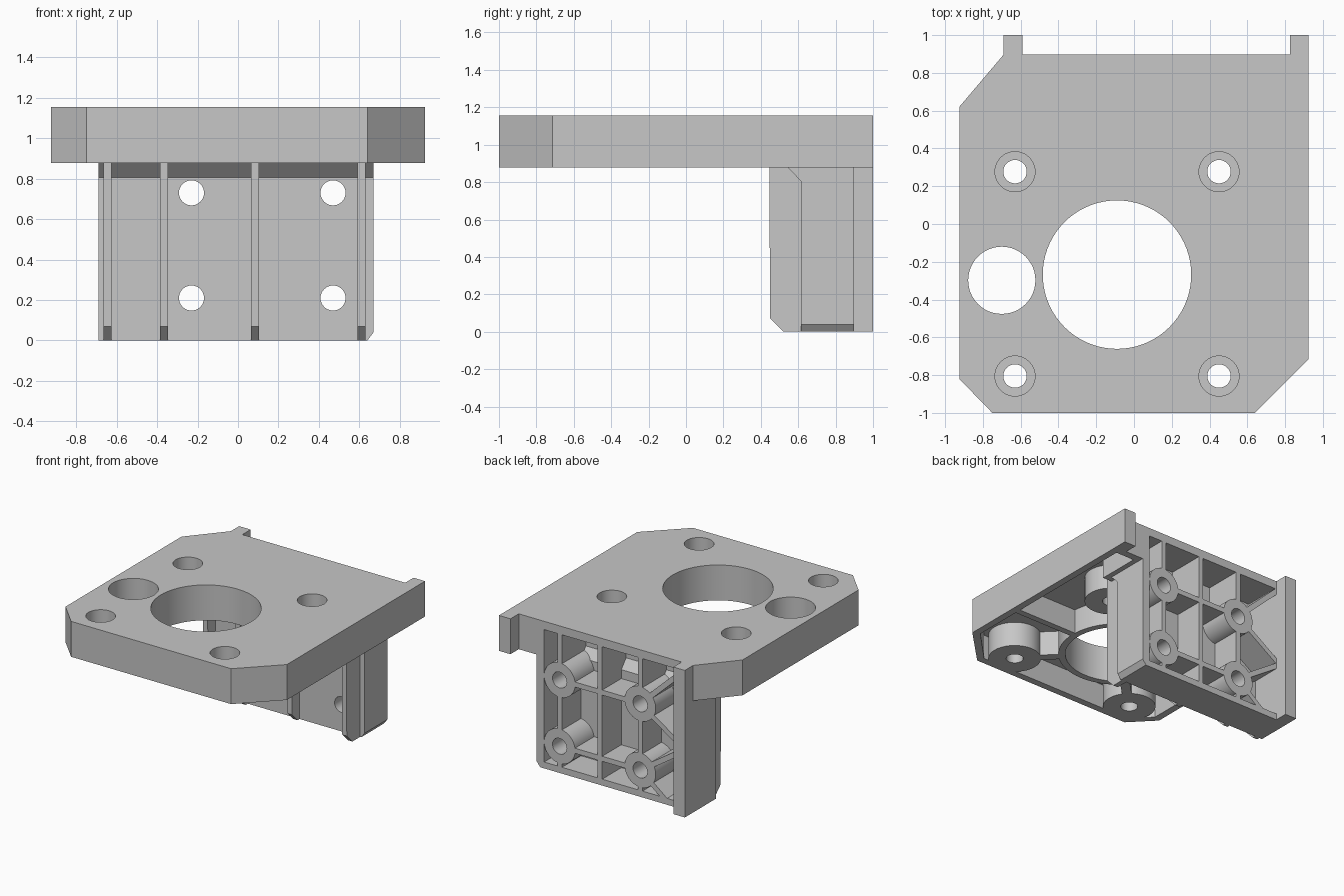
import bpy
import bmesh
from math import pi, cos, sin
from mathutils import Vector

cube = bpy.data.objects.get("Cube")
if cube:
    bpy.data.objects.remove(cube, do_unlink=True)

grey = bpy.data.materials.new("plain grey")
grey.use_nodes = True
grey.diffuse_color = (0.57, 0.57, 0.57, 1)
grey.node_tree.nodes["Principled BSDF"].inputs["Base Color"].default_value = (0.57, 0.57, 0.57, 1)

# Maps (profile u, profile v, extrusion) to world axes
AXES = {"x": lambda u, v, t: (t, u, v),
        "y": lambda u, v, t: (u, t, v),
        "z": lambda u, v, t: (u, v, t)}


def prism(name, profile, lo, hi, axis="z"):
    """Extrude a closed profile along an axis from lo to hi."""
    bm = bmesh.new()
    place = AXES[axis]
    ends = [[bm.verts.new(place(u, v, t)) for u, v in profile] for t in (lo, hi)]
    bm.faces.new(ends[0])
    bm.faces.new(ends[1])
    for i in range(len(profile)):
        j = (i + 1) % len(profile)
        bm.faces.new((ends[0][i], ends[0][j], ends[1][j], ends[1][i]))
    bmesh.ops.recalc_face_normals(bm, faces=bm.faces)
    mesh = bpy.data.meshes.new(name)
    bm.to_mesh(mesh)
    bm.free()
    mesh.materials.append(grey)
    obj = bpy.data.objects.new(name, mesh)
    bpy.context.collection.objects.link(obj)
    return obj


def rect(u0, u1, v0, v1):
    return [(u0, v0), (u1, v0), (u1, v1), (u0, v1)]


def disc(centre, r, n=48):
    return [(centre[0] + r * cos(2 * pi * i / n), centre[1] + r * sin(2 * pi * i / n))
            for i in range(n)]


def strip(a, b, width):
    """Rectangle of given width running from a to b."""
    a, b = Vector(a), Vector(b)
    side = (b - a).orthogonal().normalized() * width / 2
    return [tuple(p) for p in (a + side, b + side, b - side, a - side)]


def combine(obj, others, operation):
    """Apply booleans one by one and remove the tools."""
    for tool in others:
        mod = obj.modifiers.new("bool", "BOOLEAN")
        mod.operation, mod.solver, mod.object = operation, "EXACT", tool
        graph = bpy.context.evaluated_depsgraph_get()
        result = bpy.data.meshes.new_from_object(obj.evaluated_get(graph))
        obj.modifiers.clear()
        obj.data = result
        bpy.data.objects.remove(tool, do_unlink=True)


TOP, UNDER = 1.155, 0.877
main_hole, main_r = (-0.09, -0.268), 0.393
side_hole, side_r = (-0.70, -0.298), 0.178
plate_bolts = [(x, y) for x in (-0.63, 0.45) for y in (-0.805, 0.277)]
wall_bolts = [(x, z) for x in (-0.23, 0.47) for z in (0.21, 0.73)]

# Top plate with clipped corners
bracket = prism("mounting_bracket", [
    (-0.925, 0.62), (-0.69, 0.897), (0.825, 0.897), (0.825, 1.0), (0.925, 1.0),
    (0.925, -0.715), (0.64, -1.0), (-0.75, -1.0), (-0.925, -0.82)], UNDER, TOP)

# Hollow underside, leaving rings, bosses and ribs standing
hollow = prism("underside_hollow", [
    (-0.87, 0.50), (-0.87, 0.60), (-0.74, 0.75), (-0.74, 0.50), (0.71, 0.50),
    (0.71, 0.84), (0.87, 0.84), (0.87, -0.69), (0.62, -0.945),
    (-0.73, -0.945), (-0.87, -0.80)], UNDER - 0.05, 1.07)
keep = [prism("ring", disc(main_hole, main_r + 0.05, 72), 0.7, 1.2),
        prism("ring", disc(side_hole, side_r + 0.045), 0.7, 1.2),
        prism("rib", strip(main_hole, (0.95, -0.268), 0.05), 0.7, 1.2)]
for p in plate_bolts:
    keep.append(prism("boss", disc(p, 0.19), 0.7, 1.2))
    keep.append(prism("rib", strip(p, main_hole, 0.07), 0.7, 1.2))
combine(hollow, keep, "DIFFERENCE")
combine(bracket, [hollow], "DIFFERENCE")

# Upright wall, sloped gusset and side flange
parts = [
    prism("wall", [(-0.69, 0), (0.64, 0), (0.67, 0.04), (0.67, 1.12), (-0.69, 1.12)],
          0.615, 0.897, "y"),
    prism("gusset", [(0.70, 0.805), (0.615, 0.805), (0.545, 0.877), (0.545, 1.12), (0.70, 1.12)],
          -0.69, 0.67, "x"),
    prism("flange", rect(-0.69, -0.59, 0.80, 1.0), 0, TOP)]
# Front ribs, the one on the left standing out further
for x, front in ((-0.645, 0.52), (-0.365, 0.52), (0.085, 0.52), (0.61, 0.45)):
    parts.append(prism("front_rib", [
        (0.65, 0), (front + 0.07, 0), (front, 0.07), (front - 0.005, 0.92), (0.65, 0.92)],
        x - 0.02, x + 0.02, "x"))
combine(bracket, parts, "UNION")

# Rear hollow, leaving bosses, grid ribs and diagonals standing
hollow = prism("rear_hollow", [
    (0.95, 0.05), (0.66, 0.05), (0.66, 0.82), (0.60, 0.89), (0.60, 1.09), (0.95, 1.09)],
    -0.59, 0.605, "x")
keep = [prism("boss", disc(p, 0.135), 0.5, 1.1, "y") for p in wall_bolts]
keep += [prism("rib", rect(x - 0.02, x + 0.02, 0, 1.2), 0.5, 1.1, "y")
         for x in (-0.23, 0.12, 0.47)]
keep += [prism("rib", rect(-0.23, 0.47, z - 0.02, z + 0.02), 0.5, 1.1, "y")
         for z in (0.21, 0.73)]
for z, ends in ((0.73, (1.10, 0.47)), (0.21, (0.47, -0.10))):
    for end in ends:
        keep.append(prism("rib", strip((-0.23, z), (-0.62, end), 0.04), 0.5, 1.1, "y"))
combine(hollow, keep, "DIFFERENCE")
combine(bracket, [hollow], "DIFFERENCE")

# Through holes and counterbores
holes = [prism("hole", disc(main_hole, main_r, 72), 0.7, 1.3),
         prism("hole", disc(side_hole, side_r), 0.7, 1.3)]
for p in plate_bolts:
    holes.append(prism("hole", disc(p, 0.062, 32), 0.7, 1.3))
    holes.append(prism("counterbore", disc(p, 0.106, 40), 0.96, 1.3))
holes += [prism("hole", disc(p, 0.062, 32), 0.4, 1.2, "y") for p in wall_bolts]
combine(bracket, holes, "DIFFERENCE")

bpy.ops.object.select_all(action="DESELECT")
bracket.select_set(True)
bpy.context.view_layer.objects.active = bracket
bpy.ops.object.shade_smooth_by_angle()
